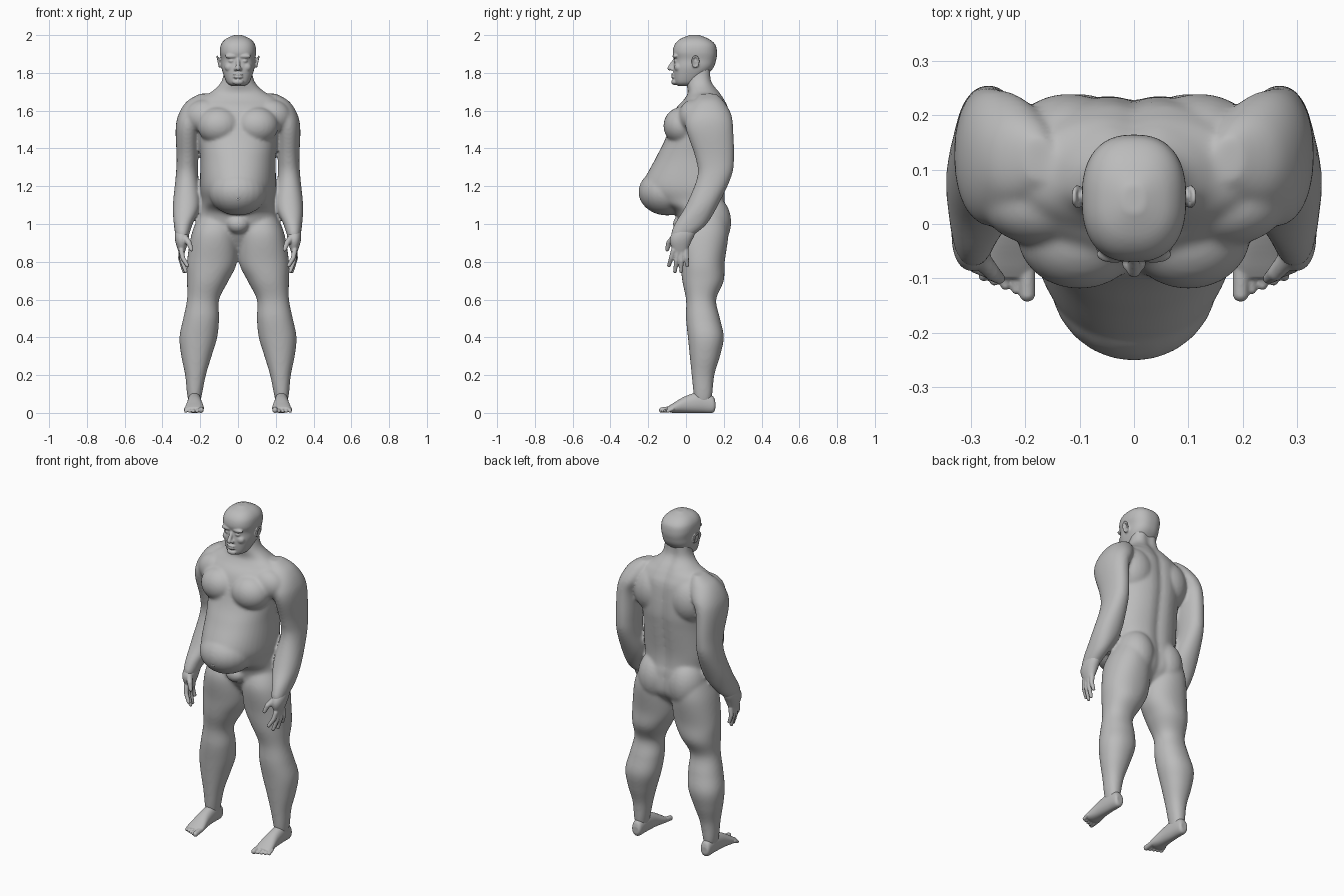
import bpy, bmesh
from math import cos, sin, pi, exp
from mathutils import Matrix, Vector

old = bpy.data.objects.get("Cube")
if old:
    bpy.data.objects.remove(old)

skin = bpy.data.materials.new("plain grey")
skin.use_nodes = True
grey = (0.5, 0.5, 0.5, 1)
skin.diffuse_color = grey
skin.node_tree.nodes["Principled BSDF"].inputs["Base Color"].default_value = grey


def ball(bm, centre, radii):
    """Ellipsoid."""
    matrix = Matrix.Translation(centre) @ Matrix.Diagonal((*radii, 1))
    bmesh.ops.create_uvsphere(bm, u_segments=24, v_segments=16, radius=1, matrix=matrix)


def pair(bm, centre, radii):
    """Matching ellipsoids on the left and the right."""
    x, y, z = centre
    for side in (1, -1):
        ball(bm, (side * x, y, z), radii)


def finger(bm, points, start_radius, end_radius):
    """Tapering chain of balls through the points."""
    points = [Vector(p) for p in points]
    steps = 8
    total = steps * (len(points) - 1)
    for i in range(total + 1):
        k = min(i // steps, len(points) - 2)
        radius = start_radius + (end_radius - start_radius) * i / total
        ball(bm, points[k].lerp(points[k + 1], i / steps - k), (radius, radius, radius))


def smooth_rows(rows, steps=6):
    """Catmull-Rom interpolation between the sections."""
    result = []
    last = len(rows) - 1
    for i in range(last):
        quad = [rows[max(i - 1, 0)], rows[i], rows[i + 1], rows[min(i + 2, last)]]
        for step in range(steps):
            t = step / steps
            row = []
            for a, b, c, d in zip(*quad):
                slope_in, slope_out = (c - a) / 2, (d - b) / 2
                bend = 3 * (c - b) - 2 * slope_in - slope_out
                twist = 2 * (b - c) + slope_in + slope_out
                row.append(b + t * (slope_in + t * (bend + t * twist)))
            result.append(row)
    return result + [rows[last]]


def loft(bm, rows, side=1, along_y=False, middle=None, power=0.92, groove=0):
    """Closed skin over sections (position, x min, x max, low, high)."""
    rings, count = [], 48
    for position, x_min, x_max, low, high in smooth_rows(rows):
        centre = (low + high) / 2 if middle is None else middle
        ring = []
        for k in range(count):
            angle = 2 * pi * k / count
            u, v = [abs(w) ** power * (1 if w > 0 else -1) for w in (cos(angle), sin(angle))]
            x = (x_min + x_max) / 2 + u * (x_max - x_min) / 2
            depth = centre + v * (high - centre if v > 0 else centre - low)
            if v > 0:
                depth -= groove * exp(-(x / 0.03) ** 2)
            corner = (side * x, position, depth) if along_y else (side * x, depth, position)
            ring.append(bm.verts.new(corner))
        rings.append(ring)
    for lower, upper in zip(rings, rings[1:]):
        for k in range(count):
            after = (k + 1) % count
            bm.faces.new((lower[k], lower[after], upper[after], upper[k]))
    bm.faces.new(rings[0])
    bm.faces.new(rings[-1])


def finish(name, bm, voxel, passes, mirror=False):
    """Fuse the overlapping volumes into one smooth skin."""
    bmesh.ops.recalc_face_normals(bm, faces=bm.faces)
    mesh = bpy.data.meshes.new(name)
    bm.to_mesh(mesh)
    bm.free()
    mesh.materials.append(skin)
    part = bpy.data.objects.new(name, mesh)
    bpy.context.collection.objects.link(part)
    fuse = part.modifiers.new("fuse", 'REMESH')
    fuse.mode = 'VOXEL'
    fuse.voxel_size = voxel
    fuse.use_smooth_shade = True
    relax = part.modifiers.new("relax", 'SMOOTH')
    relax.factor = 0.5
    relax.iterations = passes
    if mirror:
        part.modifiers.new("other side", 'MIRROR').use_mirror_merge = False


# Neck, chest, waist and hips as (height, half width, front, back)
torso = [(1.86, .07, .02, .14), (1.76, .085, 0, .14), (1.7, .14, .01, .18),
         (1.66, .21, -.01, .205), (1.6, .22, -.06, .23), (1.45, .21, -.11, .24),
         (1.35, .2, -.16, .23), (1.2, .2, -.23, .21), (1.12, .19, -.17, .21),
         (1.06, .2, -.06, .22), (.95, .22, -.02, .22), (.86, .1, .04, .15)]
# Limbs from the top down
leg = [(1.06, .03, .2, 0, .21), (.95, .005, .245, -.045, .225), (.8, .005, .27, -.03, .205),
       (.7, .05, .27, -.02, .2), (.6, .1, .27, 0, .16), (.5, .1, .29, 0, .18),
       (.4, .11, .31, .01, .2), (.3, .14, .3, .02, .18), (.2, .17, .28, .03, .15),
       (.1, .19, .27, .04, .14), (.05, .2, .26, .05, .13)]
arm = [(1.69, .15, .2, .08, .16), (1.65, .14, .27, .04, .2), (1.58, .16, .315, 0, .24),
       (1.5, .2, .33, 0, .25), (1.35, .21, .325, .05, .255), (1.25, .21, .33, .06, .24),
       (1.1, .2, .345, 0, .17), (1, .24, .34, -.06, .11), (.94, .26, .33, -.08, .04),
       (.9, .28, .31, -.06, 0)]

bm = bmesh.new()
loft(bm, [(z, -half, half, front, back) for z, half, front, back in torso],
     middle=.08, groove=.014)
for side in (1, -1):
    loft(bm, leg, side)
    loft(bm, arm, side)
ball(bm, (0, -.1, 1.17), (.155, .152, .125))       # belly
pair(bm, (.1, -.02, 1.52), (.115, .1, .1))         # chest
pair(bm, (.17, .04, 1.57), (.11, .08, .09))        # front of shoulder
pair(bm, (.12, .13, 1.53), (.12, .11, .14))        # shoulder blade
pair(bm, (.1, .12, 1.01), (.11, .12, .15))         # buttock
ball(bm, (0, -.02, 1), (.06, .05, .05))            # smooth groin
finish("body", bm, .008, 12)

# Navel: a soft ring sunk into the belly
bm = bmesh.new()
for i in range(16):
    angle = pi * i / 8
    ball(bm, (.013 * cos(angle), -.238, 1.15 + .02 * sin(angle)), (.006, .008, .006))
finish("navel", bm, .003, 4)

# Head with face and ears
head = [(1.73, .03, -.04, .03), (1.75, .06, -.06, .07), (1.82, .086, -.066, .14),
        (1.87, .09, -.062, .16), (1.91, .096, -.07, .164), (1.95, .09, -.06, .155),
        (1.98, .065, -.03, .12), (2, .02, .02, .07)]
bm = bmesh.new()
loft(bm, [(z, -half, half, front, back) for z, half, front, back in head], power=.82)
finger(bm, [(0, -.06, 1.87), (0, -.086, 1.825)], .009, .013)   # nose
ball(bm, (0, -.06, 1.752), (.03, .018, .016))                  # chin
for z in (1.777, 1.792):
    ball(bm, (0, -.066, z), (.026, .013, .006))                # lips
pair(bm, (.014, -.073, 1.82), (.009, .012, .009))              # nostril
pair(bm, (.036, -.056, 1.888), (.034, .016, .012))             # brow
pair(bm, (.035, -.052, 1.863), (.016, .014, .009))             # closed eye
pair(bm, (.045, -.04, 1.83), (.026, .022, .024))               # cheek
pair(bm, (.093, .05, 1.86), (.012, .012, .022))                # inner ear
for i in range(20):
    angle = pi * i / 10
    rim = (.104 + .006 * sin(angle), .05 + .017 * cos(angle), 1.86 + .028 * sin(angle))
    pair(bm, rim, (.006, .006, .006))                          # ear rim
finish("head", bm, .0045, 5)

# Hands: palm facing inward, thumb in front, fingers spread
palm = [(.98, .26, .33, -.05, .06), (.94, .26, .335, -.08, .045), (.9, .265, .33, -.085, .025),
        (.84, .285, .31, -.06, 0)]
bm = bmesh.new()
loft(bm, palm)
for i in range(4):
    knuckle = Vector((.3, .022 * i - .066, .86))
    tip = Vector((.268 + .009 * i, .032 * i - .09, .75 if i in (1, 2) else .78))
    bend = knuckle.lerp(tip, .5) + Vector((.008, 0, 0))
    finger(bm, [knuckle, bend, tip], .0145, .0105)
finger(bm, [(.285, -.06, .93), (.26, -.09, .9), (.247, -.1, .865)], .019, .011)
finish("hands", bm, .0045, 4, mirror=True)

# Feet: heel to ball, with five toes
foot = [(.155, .21, .25, .02, .06), (.14, .2, .26, 0, .09), (.08, .195, .265, 0, .11),
        (0, .19, .27, 0, .09), (-.07, .18, .28, 0, .05), (-.1, .19, .275, .01, .03)]
bm = bmesh.new()
loft(bm, foot, along_y=True)
for i in range(5):
    radius = .0095 if i else .015
    x = .196 + .02 * i
    finger(bm, [(x, -.07, .022), (x, .008 * i - .128, radius)], radius, radius)
finish("feet", bm, .0035, 3, mirror=True)
